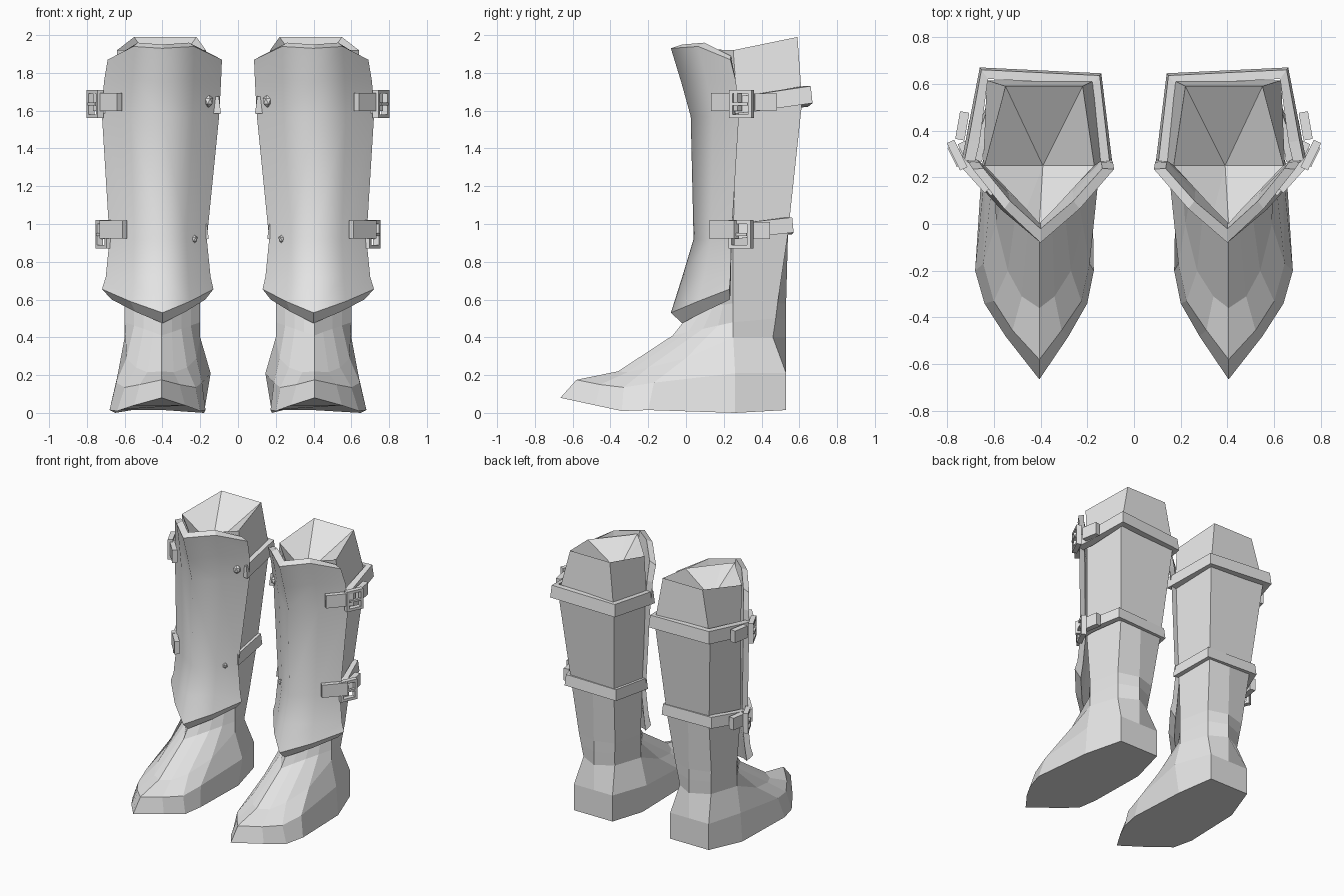
import bpy, bmesh, math
from mathutils import Vector, Matrix

if "Cube" in bpy.data.objects:
    bpy.data.objects.remove(bpy.data.objects["Cube"])

grey = bpy.data.materials.new("plain grey")
grey.diffuse_color = (0.8, 0.8, 0.8, 1)
grey.use_nodes = True
grey.node_tree.nodes["Principled BSDF"].inputs["Base Color"].default_value = grey.diffuse_color


def finish(name, bm):
    """Make an object from bm and mirror it to the other leg."""
    bmesh.ops.recalc_face_normals(bm, faces=bm.faces[:])
    me = bpy.data.meshes.new(name)
    bm.to_mesh(me)
    bm.free()
    me.materials.append(grey)
    ob = bpy.data.objects.new(name, me)
    bpy.context.collection.objects.link(ob)
    ob.modifiers.new("other_leg", 'MIRROR').use_mirror_merge = False


def loft(bm, rings, smooth=lambda k: False):
    """Skin closed rings of equal length."""
    rows = [[bm.verts.new(p) for p in r] for r in rings]
    n = len(rows[0])
    for a, b in zip(rows, rows[1:]):
        for k in range(n):
            j = (k + 1) % n
            bm.faces.new((a[k], a[j], b[j], b[k])).smooth = smooth(k)
    return rows


def box(bm, c, size, turn):
    m = Matrix.Translation(c) @ Matrix.Rotation(math.radians(turn), 4, 'Z') @ Matrix.Diagonal((*size, 1))
    bmesh.ops.create_cube(bm, size=1, matrix=m)


def ring(front_y, front_z, pairs, back_y):
    """Ring from a front point, (inner x, outer x, y, z) pairs and a back centre."""
    outer = [Vector((xo, y, z)) for xi, xo, y, z in pairs]
    inner = [Vector((xi, y, z)) for xi, xo, y, z in pairs]
    return [Vector((.405, front_y, front_z)), *outer,
            Vector((.395, back_y, pairs[-1][3])), *inner[::-1]]


def shaft(front_y, front_z, side, corner, back_y):
    """Ring whose front sides run straight from the shin to the side."""
    steps = []
    for t in (.25, .5, .75):
        steps.append((.4 + (side[0] - .4) * t, .4 + (side[1] - .4) * t,
                      front_y + (side[2] - front_y) * t, front_z + (side[3] - front_z) * t))
    return ring(front_y, front_z, steps + [side, corner], back_y)


# Boot: sole edge, toe line and instep, then ankle and five-sided shaft
sole = ring(-.665, .08, [(.28, .55, -.48, .04), (.20, .64, -.34, .01), (.172, .68, -.2, .015),
                         (.18, .65, .26, 0), (.24, .56, .53, .015)], .53)
toe_line = ring(-.58, .175, [(.31, .52, -.455, .15), (.225, .60, -.33, .135), (.19, .645, -.17, .16),
                             (.145, .635, .26, .21), (.24, .56, .53, .21)], .53)
instep = ring(-.36, .22, [(.34, .48, -.31, .215), (.27, .54, -.2, .24), (.22, .59, 0, .29),
                          (.20, .60, .25, .40), (.27, .53, .46, .40)], .53)
lower_ankle = shaft(-.07, .41, (.20, .60, .25, .48), (.26, .54, .475, .50), .53)
upper_ankle = shaft(.04, .55, (.20, .60, .25, .58), (.25, .55, .485, .58), .53)
calf = shaft(.11, .95, (.19, .63, .25, .95), (.22, .57, .54, .95), .54)
knee = shaft(.09, 1.65, (.14, .645, .27, 1.65), (.17, .63, .615, 1.65), .615)
opening = shaft(0, 1.93, (.17, .64, .25, 1.92), (.22, .55, .59, 1.99), .59)
bm = bmesh.new()
rows = loft(bm, [sole, toe_line, instep, lower_ankle, upper_ankle, calf, knee, opening])
bm.faces.new(rows[0])
hollow = bm.verts.new((.39, .25, 1.75))
for k in range(12):
    bm.faces.new((rows[-1][k], rows[-1][(k + 1) % 12], hollow))
finish("boot", bm)


# Shin guard: thick V-shaped plate, smooth outside, flat rims
def guard_ring(z, xi, xo, ys, yf, mid_dz=0, front_dz=0, rim_dz=0):
    ym = yf + (ys - yf) * .46
    out = [(xi, ys, z), ((xi + .4) / 2 - .01, ym, z + mid_dz), (.4, yf, z + front_dz),
           ((xo + .4) / 2 + .01, ym, z + mid_dz), (xo, ys, z)]
    inn = [(.4 + (x - .4) * .84, .25 + (y - .25) * .82, h + rim_dz) for x, y, h in out]
    return out + inn[::-1]


bm = bmesh.new()
rows = loft(bm, [guard_ring(.655, .13, .72, .23, -.08, -.065, -.125, -.055),
                 guard_ring(.72, .145, .70, .235, -.02),
                 guard_ring(.92, .165, .68, .24, .04),
                 guard_ring(1.57, .10, .72, .28, .025),
                 guard_ring(1.75, .09, .71, .265, -.025, .02),
                 guard_ring(1.87, .085, .69, .235, -.08, .07, .06, .02)],
            smooth=lambda k: k < 4)
for r in (rows[0], rows[-1]):
    for k in range(4):
        bm.faces.new((r[k], r[k + 1], r[8 - k], r[9 - k]))
finish("shin_guard", bm)


# Straps: bands round the back of the shaft
def strap(name, path, height, thick):
    rings = []
    for x, y, z in path:
        d = Vector((x - .4, y - .3, 0)).normalized() * thick
        rings.append([(x - d.x, y - d.y, z - height / 2), (x, y, z - height / 2),
                      (x - d.x * .2, y - d.y * .2, z + height / 2),
                      (x - d.x, y - d.y, z + height / 2)])
    bm = bmesh.new()
    rows = loft(bm, rings)
    bm.faces.new(rows[0])
    bm.faces.new(rows[-1])
    finish(name, bm)


strap("upper_strap", [(.74, .26, 1.63), (.72, .36, 1.64), (.66, .67, 1.685),
                      (.14, .645, 1.665), (.09, .24, 1.63)], .09, .06)
strap("lower_strap", [(.70, .26, .96), (.69, .34, .97), (.61, .57, .995),
                      (.19, .56, .985), (.155, .23, .96)], .08, .05)


# Buckles: tab on the guard, square frame, pin and loose strap end
def buckle(name, tab, frame, tail, size):
    bm = bmesh.new()
    box(bm, tab, (.19 * size, .035, .095), 48)
    box(bm, tail, (.12 * size, .04, .09), 100)
    a = 64
    along = Vector((math.cos(math.radians(a)), math.sin(math.radians(a)), 0))
    c = Vector(frame)
    for s in (-1, 1):
        box(bm, c + along * (.055 * s), (.02, .035, .14), a)
        box(bm, c + Vector((0, 0, .065 * s)), (.13, .035, .02), a)
    box(bm, c + Vector((.012, -.006, 0)), (.09, .02, .015), a)
    finish(name, bm)


buckle("upper_buckle", (.69, .215, 1.645), (.757, .295, 1.635), (.735, .42, 1.645), 1)
buckle("lower_buckle", (.66, .20, .97), (.71, .29, .945), (.695, .385, .965), .95)

# Rivets on the inner side of the guard
for name, p, r in (("upper_rivet", (.155, .21, 1.65), .028), ("lower_rivet", (.23, .175, .92), .018)):
    bm = bmesh.new()
    m = Matrix.Translation(p) @ Matrix.Rotation(math.radians(-40), 4, 'Z') @ Matrix.Diagonal((1, .9, 1.2, 1))
    bmesh.ops.create_icosphere(bm, subdivisions=1, radius=r, matrix=m)
    finish(name, bm)
